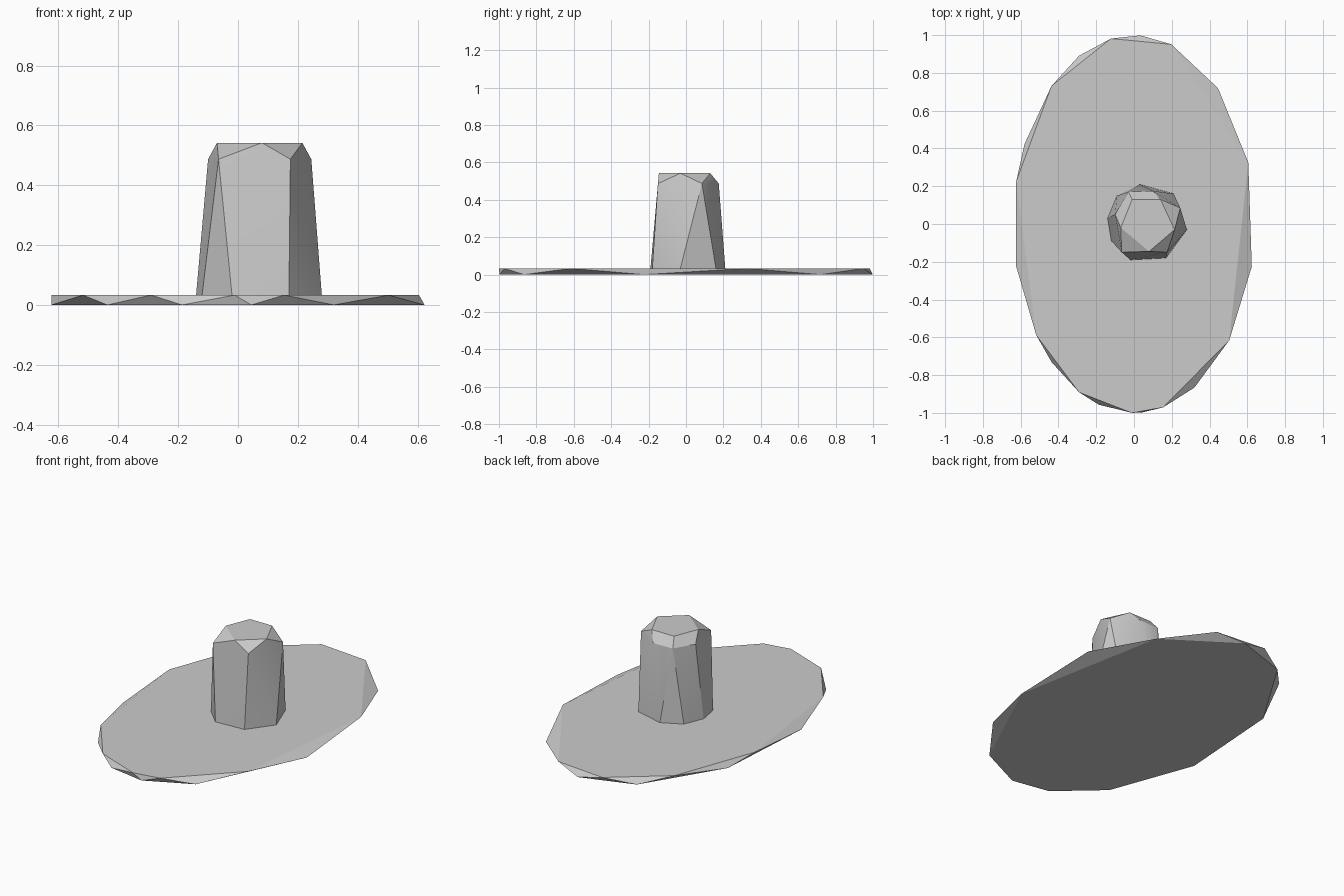
import bpy
import bmesh
from math import sin, cos, radians

default_cube = bpy.data.objects.get("Cube")
if default_cube:
    bpy.data.objects.remove(default_cube, do_unlink=True)

# One plain grey for everything
GREY = (0.6, 0.6, 0.6, 1.0)
grey = bpy.data.materials.new("light_grey")
grey.use_nodes = True
grey.diffuse_color = GREY
grey.node_tree.nodes["Principled BSDF"].inputs["Base Color"].default_value = GREY


def hull_part(name, rings):
    """Wrap horizontal rings, given as (height, outline) pairs, in a faceted skin."""
    bm = bmesh.new()
    for height, outline in rings:
        for x, y in outline:
            bm.verts.new((x, y, height))
    bmesh.ops.convex_hull(bm, input=bm.verts[:])
    bmesh.ops.dissolve_limit(bm, angle_limit=radians(0.5),
                             verts=bm.verts[:], edges=bm.edges[:])
    bmesh.ops.recalc_face_normals(bm, faces=bm.faces[:])
    mesh = bpy.data.meshes.new(name)
    bm.to_mesh(mesh)
    bm.free()
    mesh.materials.append(grey)
    part = bpy.data.objects.new(name, mesh)
    bpy.context.collection.objects.link(part)
    bpy.ops.object.select_all(action="DESELECT")
    part.select_set(True)
    bpy.context.view_layer.objects.active = part
    bpy.ops.object.shade_smooth_by_angle(angle=radians(20))
    return part


def oval(angles, half_width=0.64, half_length=1.0):
    """Irregular points around an ellipse."""
    return [(half_width * cos(radians(a)), half_length * sin(radians(a)))
            for a in angles]


# Thin oval plate: the upper and lower rims are staggered
PLATE_TOP = 0.033
lower_rim = oval((46, 87, 117, 155, 193, 227, 253, 274, 300, 347))
upper_rim = oval((19, 72, 101, 133, 167, 216, 243, 269, 284, 322))
hull_part("oval_plate", [(0.0, lower_rim), (PLATE_TOP, upper_rim)])

# Tapered stump: eight-sided foot, chipped shoulder, five-sided top
foot = [(0.03, 0.21), (0.21, 0.16), (0.28, -0.03), (0.17, -0.18),
        (-0.02, -0.19), (-0.12, -0.09), (-0.14, 0.03), (-0.09, 0.15)]
shoulder = [(-0.065, -0.15), (0.175, -0.15), (0.245, 0.085),
            (0.1, 0.175), (-0.03, 0.17), (-0.1, 0.05)]
crown = [(-0.07, -0.02), (0.08, -0.145), (0.215, -0.03),
         (0.14, 0.13), (-0.01, 0.13)]
hull_part("stump", [(PLATE_TOP, foot), (0.487, shoulder), (0.542, crown)])
